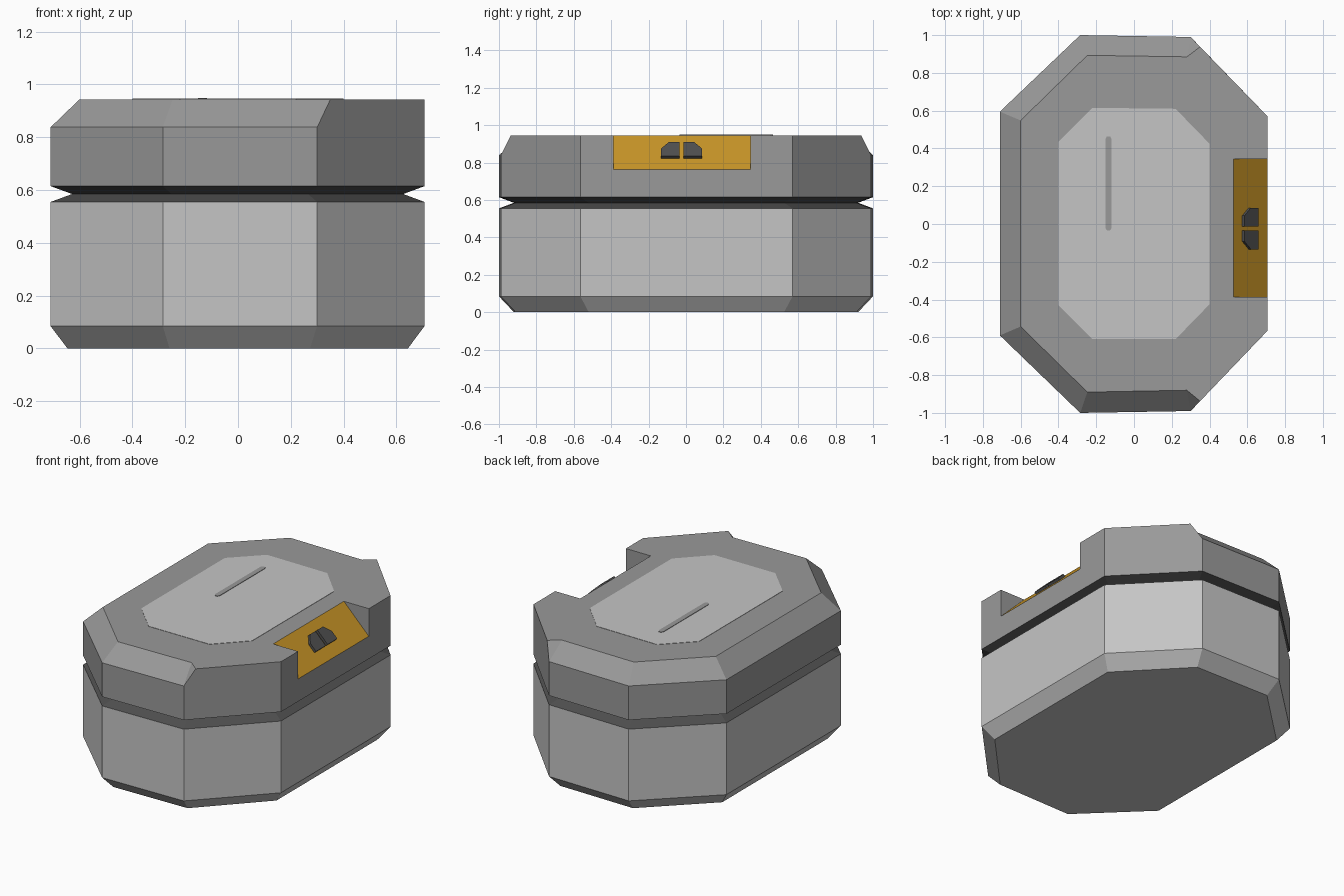
import bpy, bmesh
from mathutils import Vector

if "Cube" in bpy.data.objects:
    bpy.data.objects.remove(bpy.data.objects["Cube"])


def material(name, r, g, b):
    m = bpy.data.materials.new(name)
    m.diffuse_color = (r, g, b, 1)
    m.use_nodes = True
    m.node_tree.nodes["Principled BSDF"].inputs["Base Color"].default_value = m.diffuse_color
    return m


LIGHT = material("light grey", 0.56, 0.56, 0.56)
MID = material("mid grey", 0.32, 0.32, 0.32)
DARK = material("dark grey", 0.08, 0.08, 0.08)
GOLD = material("gold", 0.58, 0.30, 0.02)


def loft(name, rings, mats, bands=None):
    """Skin a stack of equal-length point rings, capped at both ends."""
    bm = bmesh.new()
    vs = [[bm.verts.new(p) for p in r] for r in rings]
    n = len(rings[0])
    for k in range(len(rings) - 1):
        for i in range(n):
            j = (i + 1) % n
            f = bm.faces.new((vs[k][i], vs[k][j], vs[k + 1][j], vs[k + 1][i]))
            f.material_index = bands[k] if bands else 0
    bm.faces.new(vs[0][::-1]).material_index = bands[0] if bands else 0
    bm.faces.new(vs[-1]).material_index = bands[-1] if bands else 0
    bmesh.ops.remove_doubles(bm, verts=bm.verts, dist=1e-5)
    bmesh.ops.recalc_face_normals(bm, faces=bm.faces)
    me = bpy.data.meshes.new(name)
    bm.to_mesh(me)
    bm.free()
    for m in mats:
        me.materials.append(m)
    ob = bpy.data.objects.new(name, me)
    bpy.context.collection.objects.link(ob)
    return ob


def extrude(name, pts, vec, mat):
    pts = [Vector(p) for p in pts]
    return loft(name, [pts, [p + Vector(vec) for p in pts]], [mat])


# Octagonal case: outline has its two right-hand front/back corners doubled,
# so the lid chamfer can fan out there and leave the right side unchamfered
outline = [(-0.71, -0.59), (-0.285, -1.0), (0.30, -0.99), (0.30, -0.99), (0.707, -0.565),
           (0.707, 0.57), (0.30, 0.99), (0.30, 0.99), (-0.285, 1.0), (-0.71, 0.595)]
lid_top = [(-0.60, -0.543), (-0.247, -0.89), (0.28, -0.88), (0.35, -0.938), (0.707, -0.565),
           (0.707, 0.57), (0.35, 0.938), (0.28, 0.885), (-0.247, 0.893), (-0.60, 0.548)]
TOP = 0.944


def ring(z, sx=1.0, sy=1.0, pts=outline):
    return [(x * sx, y * sy, z) for x, y in pts]


case = loft("case",
            [ring(0, 0.91, 0.92), ring(0.085), ring(0.555), ring(0.585, 0.885, 0.92),
             ring(0.615), ring(0.838), ring(TOP, pts=lid_top)],
            [LIGHT, MID, DARK, GOLD], [0, 0, 2, 2, 1, 1])

# Sloped latch notch cut into the right edge of the lid
cutter = extrude("notch_cutter",
                 [(0.475, -0.387, 0.995), (0.755, -0.387, 0.715), (0.755, -0.387, 0.995)],
                 (0, 0.732, 0), MID)
cutter.hide_render = True
mod = case.modifiers.new("notch", 'BOOLEAN')
mod.operation = 'DIFFERENCE'
mod.solver = 'EXACT'
mod.object = cutter
bpy.context.view_layer.objects.active = case
bpy.ops.object.modifier_apply(modifier=mod.name)
bpy.data.objects.remove(cutter)
for p in case.data.polygons:
    if p.normal.x > 0.6 and p.normal.z > 0.6 and p.center.z > 0.7:
        p.material_index = 3                      # gold slope
    elif abs(p.normal.y) > 0.99 and p.center.x > 0.5:
        p.material_index = 1                      # notch side walls

# Light panel on the lid
panel = [(-0.40, -0.43), (-0.22, -0.61), (0.22, -0.61), (0.40, -0.425),
         (0.40, 0.425), (0.22, 0.61), (-0.22, 0.615), (-0.40, 0.435)]
extrude("lid_panel", [(x, y, TOP - 0.002) for x, y in panel], (0, 0, 0.004), LIGHT)

# Narrow slot strip on the panel
slot = [(-0.152, -0.02), (-0.143, -0.034), (-0.127, -0.034), (-0.118, -0.02),
        (-0.118, 0.45), (-0.127, 0.464), (-0.143, 0.464), (-0.152, 0.45)]
extrude("lid_slot", [(x, y, TOP) for x, y in slot], (0, 0, 0.005), MID)

# Pair of mirrored latch buttons on the gold slope: (distance from middle, x)
button = [(0.01, 0.573), (0.068, 0.573), (0.11, 0.607), (0.11, 0.648), (0.01, 0.648)]
for side, label in ((1, "back"), (-1, "front")):
    extrude("latch_button_" + label,
            [(x - 0.004, -0.024 + side * d, 1.466 - x) for d, x in button],
            (0.016, 0, 0.016), DARK)
